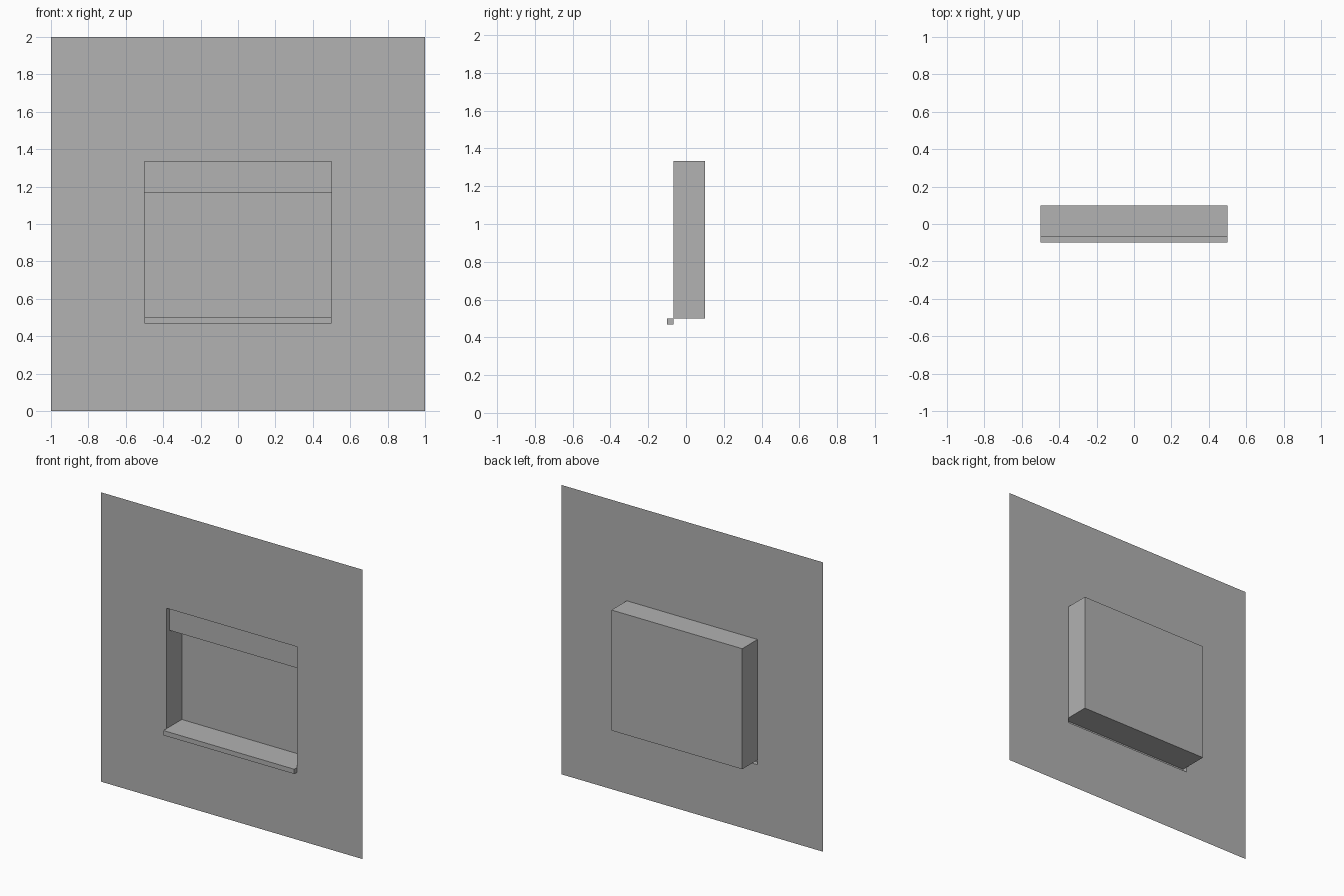
import bpy
import bmesh

cube = bpy.data.objects.get("Cube")
if cube:
    bpy.data.objects.remove(cube, do_unlink=True)

grey = bpy.data.materials.new("plaster_grey")
grey.use_nodes = True
colour = (0.445, 0.445, 0.445, 1)
grey.diffuse_color = colour
grey.node_tree.nodes["Principled BSDF"].inputs["Base Color"].default_value = colour

# Key dimensions
HALF = 0.5                       # half width of the opening
SILL_BOTTOM, FLOOR, HEAD = 0.467, 0.5, 1.333
WALL_Y, BACK_Y, SILL_Y = -0.067, 0.1, -0.1


def finish(name, bm):
    mesh = bpy.data.meshes.new(name)
    bm.to_mesh(mesh)
    bm.free()
    mesh.materials.append(grey)
    obj = bpy.data.objects.new(name, mesh)
    bpy.context.collection.objects.link(obj)
    return obj


def rectangle(bm, x, z0, z1, y):
    """Four corners of an upright rectangle, facing the front."""
    return [bm.verts.new(c) for c in
            ((-x, y, z0), (x, y, z0), (x, y, z1), (-x, y, z1))]


def tray(name, z0, z1, y_open, y_closed):
    """A box with its face at y_open left out."""
    bm = bmesh.new()
    rim = rectangle(bm, HALF, z0, z1, y_open)
    end = rectangle(bm, HALF, z0, z1, y_closed)
    bm.faces.new(end)
    for i in range(4):
        j = (i + 1) % 4
        bm.faces.new((rim[i], rim[j], end[j], end[i]))
    return finish(name, bm)


# Thin wall sheet with a hole for the window and sill
bm = bmesh.new()
outer = rectangle(bm, 1, 0, 2, WALL_Y)
inner = rectangle(bm, HALF, SILL_BOTTOM, HEAD, WALL_Y)
for i in range(4):
    j = (i + 1) % 4
    bm.faces.new((outer[i], outer[j], inner[j], inner[i]))
finish("wall", bm)

# Window recess, open to the front
tray("window_recess", FLOOR, HEAD, WALL_Y, BACK_Y)

# Projecting sill, hollow behind
tray("window_sill", SILL_BOTTOM, FLOOR, WALL_Y, SILL_Y)

# Blind sheet hanging just inside the head of the opening
bm = bmesh.new()
bm.faces.new(rectangle(bm, HALF, 1.167, HEAD, -0.033))
finish("blind", bm)
